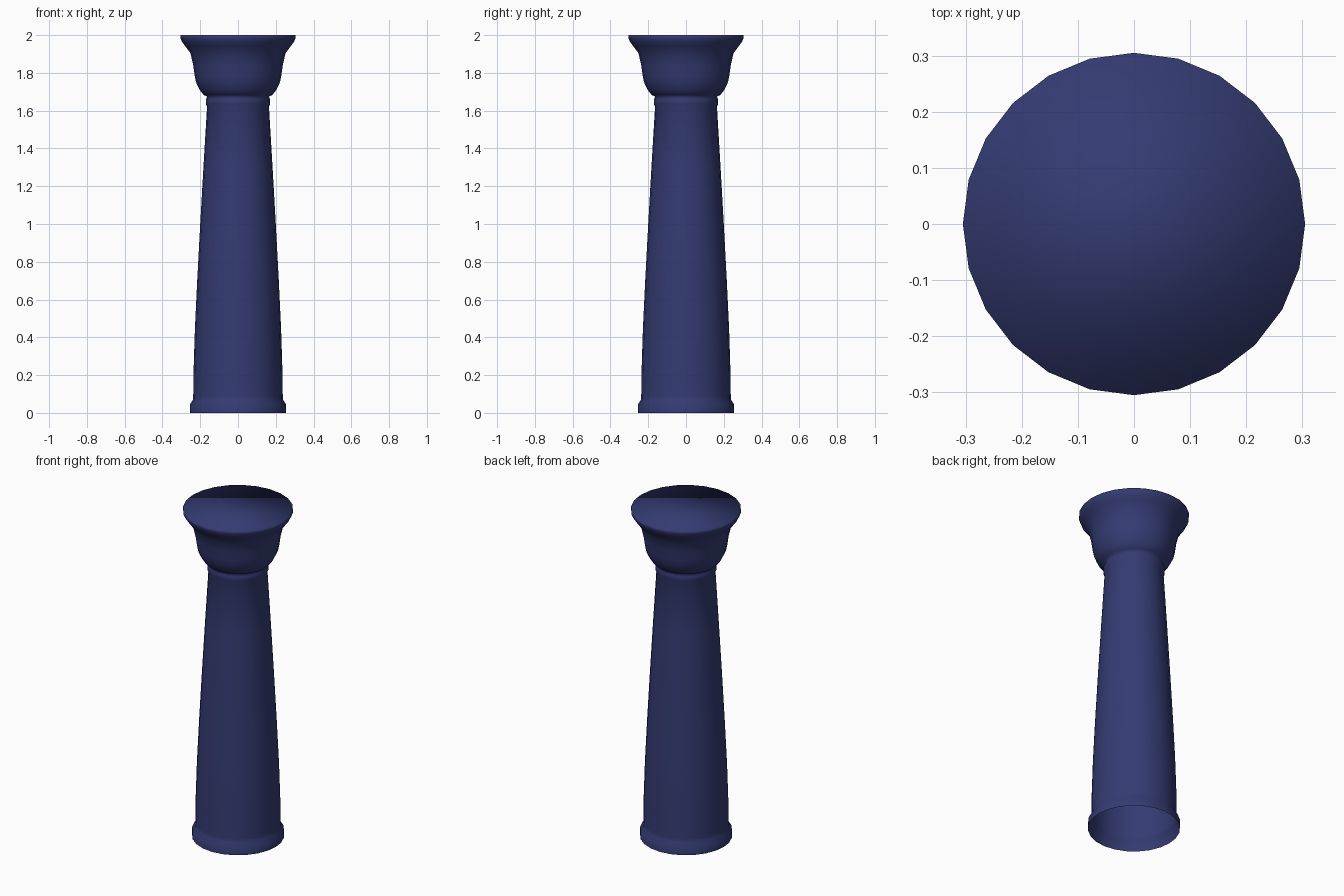
import bpy, bmesh, math

cube = bpy.data.objects.get("Cube")
if cube:
    bpy.data.objects.remove(cube, do_unlink=True)

SIDES = 24

# Single navy colour
navy = bpy.data.materials.new("navy_blue")
navy.use_nodes = True
colour = (0.034, 0.044, 0.17, 1)
navy.diffuse_color = colour
navy.node_tree.nodes["Principled BSDF"].inputs["Base Color"].default_value = colour

# Radius and height pairs, from the ground upward
base = [(0.255, 0), (0.255, 0.045), (0.238, 0.07), (0.237, 0.09)]
shaft = [(0.236, 0.2), (0.228, 0.45), (0.216, 0.7), (0.2, 1.0), (0.183, 1.3), (0.164, 1.62)]
neck = [(0.17, 1.635), (0.17, 1.66), (0.163, 1.675)]
capital = [(0.182, 1.683), (0.203, 1.71), (0.222, 1.75), (0.23, 1.79), (0.237, 1.84),
           (0.252, 1.905), (0.278, 1.94), (0.297, 1.965), (0.305, 1.985), (0.305, 2)]

# Turned column: open underneath, closed on top
bm = bmesh.new()
rings = []
for radius, height in base + shaft + neck + capital:
    rings.append([bm.verts.new((radius * math.cos(math.tau * i / SIDES),
                                radius * math.sin(math.tau * i / SIDES), height))
                  for i in range(SIDES)])
for low, high in zip(rings, rings[1:]):
    for i in range(SIDES):
        j = (i + 1) % SIDES
        bm.faces.new((low[i], low[j], high[j], high[i]))
bm.faces.new(rings[-1])

# The top blends softly into the rim
for face in bm.faces:
    face.smooth = True

mesh = bpy.data.meshes.new("column")
bm.to_mesh(mesh)
bm.free()
mesh.materials.append(navy)
bpy.context.collection.objects.link(bpy.data.objects.new("column", mesh))
